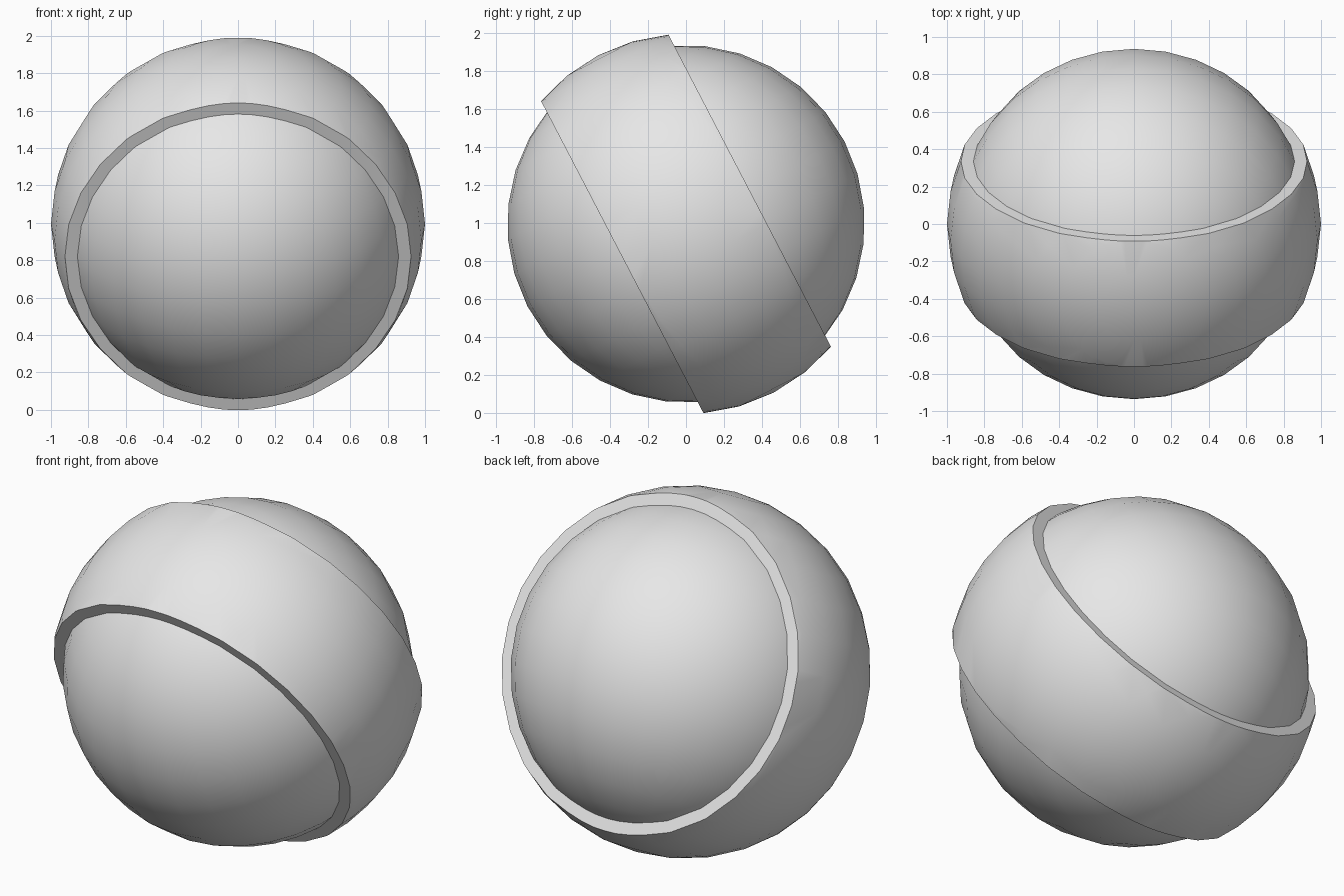
import bpy
import bmesh
from math import radians
from mathutils import Matrix, Vector

cube = bpy.data.objects.get("Cube")
if cube:
    bpy.data.objects.remove(cube, do_unlink=True)

TILT = radians(27.5)
CENTRE = Vector((0, 0, 0.994))
BAND_HALF_WIDTH = 0.378

grey = bpy.data.materials.new("light_grey")
grey.use_nodes = True
grey.diffuse_color = (0.8, 0.8, 0.8, 1)
grey.node_tree.nodes["Principled BSDF"].inputs["Base Color"].default_value = (0.8, 0.8, 0.8, 1)


def tilted_sphere(name, radius, half_width=None):
    """Smooth sphere, optionally trimmed to a flat-sided slab across its local y."""
    bm = bmesh.new()
    bmesh.ops.create_uvsphere(bm, u_segments=32, v_segments=16, radius=radius)
    for face in bm.faces:
        face.smooth = True
    if half_width:
        for side in (-1, 1):
            cut = bmesh.ops.bisect_plane(
                bm, geom=bm.verts[:] + bm.edges[:] + bm.faces[:],
                plane_co=(0, side * half_width, 0), plane_no=(0, side, 0),
                clear_outer=True)
            rim = [e for e in cut["geom_cut"] if isinstance(e, bmesh.types.BMEdge)]
            # Flat side wall with a crisp rim
            for face in bmesh.ops.holes_fill(bm, edges=rim, sides=0)["faces"]:
                face.smooth = False
            for edge in rim:
                edge.smooth = False
        bmesh.ops.recalc_face_normals(bm, faces=bm.faces[:])
    bm.transform(Matrix.Translation(CENTRE) @ Matrix.Rotation(TILT, 4, "X"))
    mesh = bpy.data.meshes.new(name)
    bm.to_mesh(mesh)
    bm.free()
    mesh.materials.append(grey)
    obj = bpy.data.objects.new(name, mesh)
    bpy.context.collection.objects.link(obj)
    return obj


# Inner ball and the wide raised band wrapped around it
tilted_sphere("inner_ball", 0.94)
tilted_sphere("outer_band", 1.0, BAND_HALF_WIDTH)
